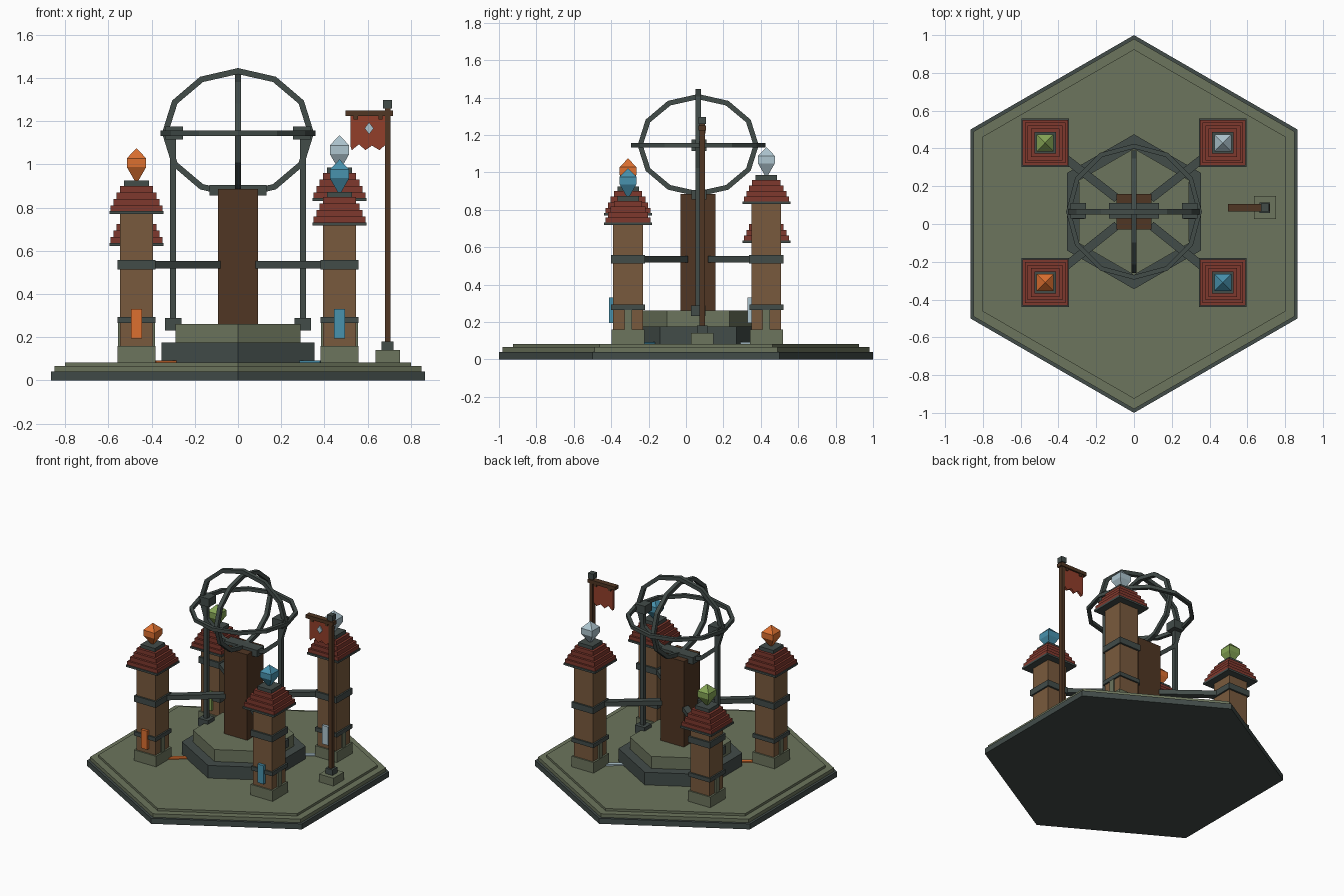
import bpy, bmesh, math
from mathutils import Vector

if "Cube" in bpy.data.objects:
    bpy.data.objects.remove(bpy.data.objects["Cube"])


def lin(c):
    c /= 255
    return c / 12.92 if c <= 0.04045 else ((c + 0.055) / 1.055) ** 2.4


def mat(name, r, g, b):
    m = bpy.data.materials.new(name)
    m.diffuse_color = (lin(r), lin(g), lin(b), 1)
    m.use_nodes = True
    m.node_tree.nodes["Principled BSDF"].inputs["Base Color"].default_value = m.diffuse_color
    return m


STONE = mat("mossy_stone", 108, 117, 93)
SLATE = mat("dark_slate", 66, 76, 73)
WOOD = mat("warm_timber", 121, 90, 61)
DARK = mat("dark_timber", 80, 54, 35)
ROOF = mat("roof_red", 126, 56, 45)
CLOTH = mat("banner_red", 146, 62, 42)
ORANGE = mat("amber_orange", 220, 112, 48)
BLUE = mat("water_blue", 72, 146, 174)
WHITE = mat("ice_white", 174, 197, 207)
GREEN = mat("leaf_green", 134, 166, 86)

CY = 0.065  # centre of the plinth and rings


def add(name, verts, faces, m):
    bm = bmesh.new()
    vs = [bm.verts.new(v) for v in verts]
    for f in faces:
        bm.faces.new([vs[i] for i in f])
    bmesh.ops.recalc_face_normals(bm, faces=bm.faces[:])
    me = bpy.data.meshes.new(name)
    bm.to_mesh(me)
    bm.free()
    me.materials.append(m)
    ob = bpy.data.objects.new(name, me)
    bpy.context.collection.objects.link(ob)
    return ob


def loft(name, rings, m):
    """Closed solid through a stack of equal-length vertex loops."""
    n = len(rings[0])
    verts = [v for r in rings for v in r]
    faces = [list(range(n)), list(range(len(verts) - n, len(verts)))]
    for k in range(len(rings) - 1):
        for i in range(n):
            j = (i + 1) % n
            faces.append([k * n + i, k * n + j, (k + 1) * n + j, (k + 1) * n + i])
    return add(name, verts, faces, m)


def box(name, x, y, z0, z1, wx, wy, m):
    loop = [(-wx / 2, -wy / 2), (wx / 2, -wy / 2), (wx / 2, wy / 2), (-wx / 2, wy / 2)]
    return loft(name, [[(x + a, y + b, z) for a, b in loop] for z in (z0, z1)], m)


def hexagon(name, y, r, z0, z1, m):
    pts = [(r * math.sin(i * math.pi / 3), y + r * math.cos(i * math.pi / 3)) for i in range(6)]
    return loft(name, [[(a, b, z) for a, b in pts] for z in (z0, z1)], m)


def beam(name, a, b, z0, z1, w, m):
    a, b = Vector(a), Vector(b)
    d = (b - a).normalized()
    s = Vector((-d.y, d.x)) * w / 2
    loop = [a - s, b - s, b + s, a + s]
    return loft(name, [[(p.x, p.y, z) for p in loop] for z in (z0, z1)], m)


def hoop(name, u, v, ru, rv, t, centre, m, n=12):
    """Twelve-sided band with a square section, lying in the u-v plane."""
    u, v, c = Vector(u), Vector(v), Vector(centre)
    w = u.cross(v)
    verts, faces = [], []
    for i in range(n):
        a = 2 * math.pi * i / n
        for dr, dw in ((-1, -1), (1, -1), (1, 1), (-1, 1)):
            h = t / 2
            verts.append(c + u * math.cos(a) * (ru + dr * h) + v * math.sin(a) * (rv + dr * h) + w * dw * h)
    for i in range(n):
        j = (i + 1) % n
        for k in range(4):
            l = (k + 1) % 4
            faces.append([4 * i + k, 4 * j + k, 4 * j + l, 4 * i + l])
    return add(name, verts, faces, m)


def crystal(name, x, y, z, m):
    c = [(-1, -1), (1, -1), (1, 1), (-1, 1)]
    prof = [(0.008, 0), (0.045, 0.065), (0.045, 0.105)]
    verts = [(x + r * a, y + r * b, z + h) for r, h in prof for a, b in c]
    verts.append((x, y, z + 0.152))
    faces = [[0, 1, 2, 3]]
    for i in range(4):
        j = (i + 1) % 4
        faces += [[k + i, k + j, k + 4 + j, k + 4 + i] for k in (0, 4)] + [[8 + i, 8 + j, 12]]
    return add(name, verts, faces, m)


# Stepped platform
hexagon("platform_base", 0, 1.0, 0, 0.04, SLATE)
hexagon("platform_middle", 0, 0.98, 0.04, 0.066, STONE)
hexagon("platform_top", 0, 0.925, 0.066, 0.083, STONE)

# Central plinth and pillar
hexagon("plinth_lower", CY, 0.41, 0.083, 0.175, SLATE)
hexagon("plinth_upper", CY, 0.335, 0.175, 0.262, STONE)
box("central_pillar", 0, CY, 0.262, 0.885, 0.187, 0.187, DARK)
box("pillar_cap", 0, CY + 0.005, 0.855, 0.905, 0.265, 0.08, SLATE)

# Three crossed hoops
X, Y, Z = (1, 0, 0), (0, 1, 0), (0, 0, 1)
C = (0, CY, 1.145)
hoop("hoop_front", X, Z, 0.338, 0.287, 0.028, C, SLATE)
hoop("hoop_side", Y, Z, 0.31, 0.26, 0.028, C, SLATE)
hoop("hoop_flat", X, Y, 0.347, 0.347, 0.025, C, SLATE)

# Hoop posts
for s, side in ((-1, "left"), (1, "right")):
    box(f"hoop_post_{side}", s * 0.3, CY, 0.24, 1.13, 0.028, 0.028, SLATE)
    box(f"post_foot_{side}", s * 0.3, CY, 0.232, 0.288, 0.078, 0.078, SLATE)
    box(f"post_head_{side}", s * 0.295, CY + 0.005, 1.115, 1.175, 0.08, 0.08, SLATE)

# Four towers with differing heights and crystals
TOWERS = [
    ("front_left", -0.47, -0.31, 0.77, ORANGE),
    ("front_right", 0.47, -0.31, 0.718, BLUE),
    ("back_left", -0.47, 0.43, 0.623, GREEN),
    ("back_right", 0.47, 0.43, 0.83, WHITE),
]
for n, x, y, e, col in TOWERS:
    box(f"tower_foot_{n}", x, y, 0.083, 0.16, 0.178, 0.178, STONE)
    box(f"tower_shaft_{n}", x, y, 0.16, e + 0.01, 0.152, 0.158, WOOD)
    box(f"lower_band_{n}", x, y, 0.265, 0.294, 0.174, 0.18, SLATE)
    box(f"upper_band_{n}", x, y, 0.513, 0.557, 0.174, 0.184, SLATE)
    # stepped roof
    box(f"eave_{n}", x, y, e, e + 0.014, 0.252, 0.258, SLATE)
    for i, w in enumerate((0.242, 0.215, 0.185, 0.152)):
        box(f"roof_tier_{i + 1}_{n}", x, y, e + 0.01 + i * 0.03, e + 0.04 + i * 0.03, w, w, ROOF)
    box(f"roof_cap_{n}", x, y, e + 0.13, e + 0.155, 0.115, 0.115, SLATE)
    crystal(f"crystal_{n}", x, y, e + 0.153, col)
    # coloured front plaque and side buttresses
    box(f"plaque_{n}", x, y - 0.091, 0.195, 0.33, 0.05, 0.02, col)
    for s in (-1, 1):
        box(f"buttress_{n}", x + s * 0.079, y, 0.16, 0.265, 0.014, 0.04, STONE)
    # tie beam to the pillar and coloured ground channel
    p, c = Vector((x, y)), Vector((0, CY))
    beam(f"tie_beam_{n}", c.lerp(p, 0.19), c.lerp(p, 0.86), 0.518, 0.552, 0.045, SLATE)
    beam(f"ground_channel_{n}", c.lerp(p, 0.62), c.lerp(p, 0.83), 0.083, 0.092, 0.03, col)

# Flagpole
FX, FY = 0.693, 0.087
box("flag_foot", FX, FY, 0.083, 0.14, 0.115, 0.12, STONE)
box("flag_socket", FX, FY, 0.14, 0.18, 0.056, 0.056, SLATE)
box("flag_pole", FX, FY, 0.18, 1.262, 0.025, 0.03, DARK)
box("flag_finial", FX, FY, 1.258, 1.297, 0.042, 0.042, SLATE)
box("flag_crossbar", 0.608, FY, 1.225, 1.25, 0.22, 0.04, DARK)

# Banner with a ragged hem and pale diamond
hem = [(0.52, 1.228), (0.52, 1.085), (0.527, 1.066), (0.56, 1.093), (0.59, 1.066),
       (0.62, 1.087), (0.655, 1.066), (0.68, 1.088), (0.68, 1.228)]
loft("banner", [[(a, b, z) for a, z in hem] for b in (FY - 0.009, FY + 0.009)], CLOTH)
gem = [(0, -0.028), (0.021, 0), (0, 0.028), (-0.021, 0)]
loft("banner_diamond", [[(0.607 + a, b, 1.167 + z) for a, z in gem] for b in (FY - 0.017, FY - 0.009)], WHITE)
for x in (0.545, 0.66):
    box("banner_clip", x, FY, 1.208, 1.227, 0.02, 0.032, DARK)
